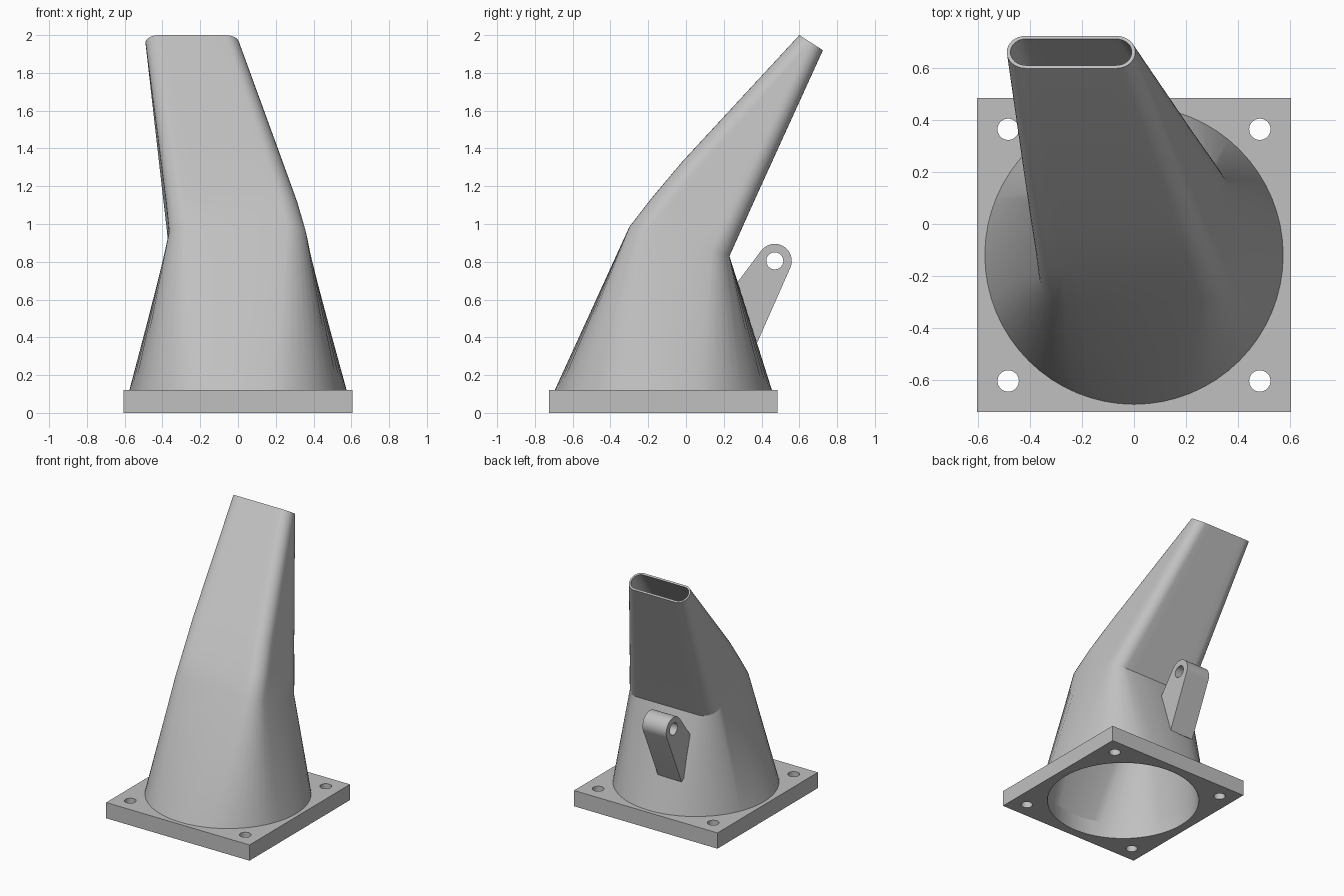
import bpy, bmesh, math
from math import cos, sin, pi, radians
from mathutils import Vector

cube = bpy.data.objects.get("Cube")
if cube:
    bpy.data.objects.remove(cube, do_unlink=True)

grey = bpy.data.materials.new("plain grey")
grey.use_nodes = True
colour = (0.53, 0.53, 0.53, 1)
grey.diffuse_color = colour
grey.node_tree.nodes["Principled BSDF"].inputs["Base Color"].default_value = colour


def finish(obj, angle):
    """Select, smooth and paint one part."""
    bpy.ops.object.select_all(action='DESELECT')
    obj.select_set(True)
    bpy.context.view_layer.objects.active = obj
    if obj.type == 'CURVE':
        bpy.ops.object.convert(target='MESH')
        obj = bpy.context.object
    bpy.ops.object.shade_smooth_by_angle(angle=radians(angle))
    obj.data.materials.clear()
    obj.data.materials.append(grey)
    return obj


def circle(cx, cy, r, n=48):
    return [(cx + r * cos(2 * pi * i / n), cy + r * sin(2 * pi * i / n)) for i in range(n)]


def slab(name, outlines, half_depth):
    """Extruded flat outline; later outlines become holes."""
    curve = bpy.data.curves.new(name, 'CURVE')
    curve.dimensions = '2D'
    curve.fill_mode = 'BOTH'
    curve.extrude = half_depth
    for points in outlines:
        spline = curve.splines.new('POLY')
        spline.points.add(len(points) - 1)
        for p, (x, y) in zip(spline.points, points):
            p.co = (x, y, 0, 1)
        spline.use_cyclic_u = True
    obj = bpy.data.objects.new(name, curve)
    bpy.context.collection.objects.link(obj)
    return obj


def section(front, back, left, right, r, wall=0.0, n=8):
    """Rounded rectangle spanning a front and a back (y, z) point."""
    f, b = Vector((0, *front)), Vector((0, *back))
    centre = (f + b) / 2 + Vector(((left + right) / 2, 0, 0))
    hx, hw = (right - left) / 2 - wall, (b - f).length / 2 - wall
    r = min(max(r - wall, 0.01), hx, hw)
    depth = (b - f).normalized()
    corners = []
    for k, (sx, sy) in enumerate([(1, 1), (-1, 1), (-1, -1), (1, -1)]):
        corners.append([(sx * (hx - r) + r * cos(a), sy * (hw - r) + r * sin(a))
                        for a in (pi / 2 * k + pi / 8 + pi / 4 * i / n for i in range(n + 1))])
        if r < hx - 0.001 or r < hw - 0.001:
            corners[-1] = [(sx * (hx - r) + r * cos(a), sy * (hw - r) + r * sin(a))
                           for a in (pi / 2 * (k + i / n) for i in range(n + 1))]
    points = []
    for k in range(4):
        points += corners[k]
        (x0, y0), (x1, y1) = corners[k][-1], corners[(k + 1) % 4][0]
        if r >= hx - 0.001 and r >= hw - 0.001:
            # round section: fill the gap along the arc
            start = pi / 2 * k + 3 * pi / 8
            points += [(r * cos(start + pi / 4 * i / n), r * sin(start + pi / 4 * i / n))
                       for i in range(1, n)]
        else:
            points += [(x0 + (x1 - x0) * i / n, y0 + (y1 - y0) * i / n) for i in range(1, n)]
    return [centre + Vector((x, 0, 0)) + depth * y for x, y in points]


# Hollow duct: round base, bent waist, slanted slot mouth
base = ((-0.695, 0.12), (0.455, 0.12), -0.575, 0.575, 0.575)
waist = ((-0.30, 0.985), (0.23, 0.83), -0.365, 0.36, 0.10)
shoulder = ((-0.18, 1.14), (0.289, 0.961), -0.38, 0.317, 0.097)
neck = ((-0.02, 1.33), (0.382, 1.168), -0.404, 0.248, 0.09)
mouth = ((0.60, 2.0), (0.725, 1.92), -0.49, 0.005, 0.073)
foot = ((-0.695, 0.0), (0.455, 0.0), -0.575, 0.575, 0.575)
rings = [section(*s) for s in (base, waist, shoulder, neck, mouth)]
rings += [section(*s, wall=w) for s, w in
          ((mouth, 0.014), (neck, 0.018), (shoulder, 0.02), (waist, 0.022), (base, 0.04), (foot, 0.04))]

bm = bmesh.new()
loops = [[bm.verts.new(p) for p in ring] for ring in rings]
for a, b in zip(loops, loops[1:]):
    for i in range(len(a)):
        j = (i + 1) % len(a)
        bm.faces.new((a[i], a[j], b[j], b[i]))
bmesh.ops.remove_doubles(bm, verts=bm.verts, dist=0.00001)
mesh = bpy.data.meshes.new("duct")
bm.to_mesh(mesh)
bm.free()
duct = bpy.data.objects.new("duct", mesh)
bpy.context.collection.objects.link(duct)
finish(duct, 22)

# Square mounting plate with corner bolt holes
cy, half, bolt = -0.12, 0.605, 0.485
square = [(sx * half, cy + sy * half) for sx, sy in ((-1, -1), (1, -1), (1, 1), (-1, 1))]
holes = [circle(sx * bolt, cy + sy * bolt, 0.041) for sx in (-1, 1) for sy in (-1, 1)]
plate = slab("mounting_plate", [square, circle(0, cy, 0.537, 96)] + holes, 0.06)
plate.location.z = 0.06
finish(plate, 30)

# Rear lug with a pin hole
eye_y, eye_z, eye_r = 0.47, 0.805, 0.09
arc = [radians(-24 + 167 * i / 24) for i in range(25)]
outline = [(eye_y + eye_r * cos(a), eye_z + eye_r * sin(a)) for a in arc]
outline += [(0.245, 0.655), (0.345, 0.385), (0.374, 0.365)]
lug = slab("rear_lug", [outline, circle(eye_y, eye_z, 0.045)], 0.1)
lug.rotation_euler = (pi / 2, 0, pi / 2)
lug.location.x = -0.125
finish(lug, 30)
